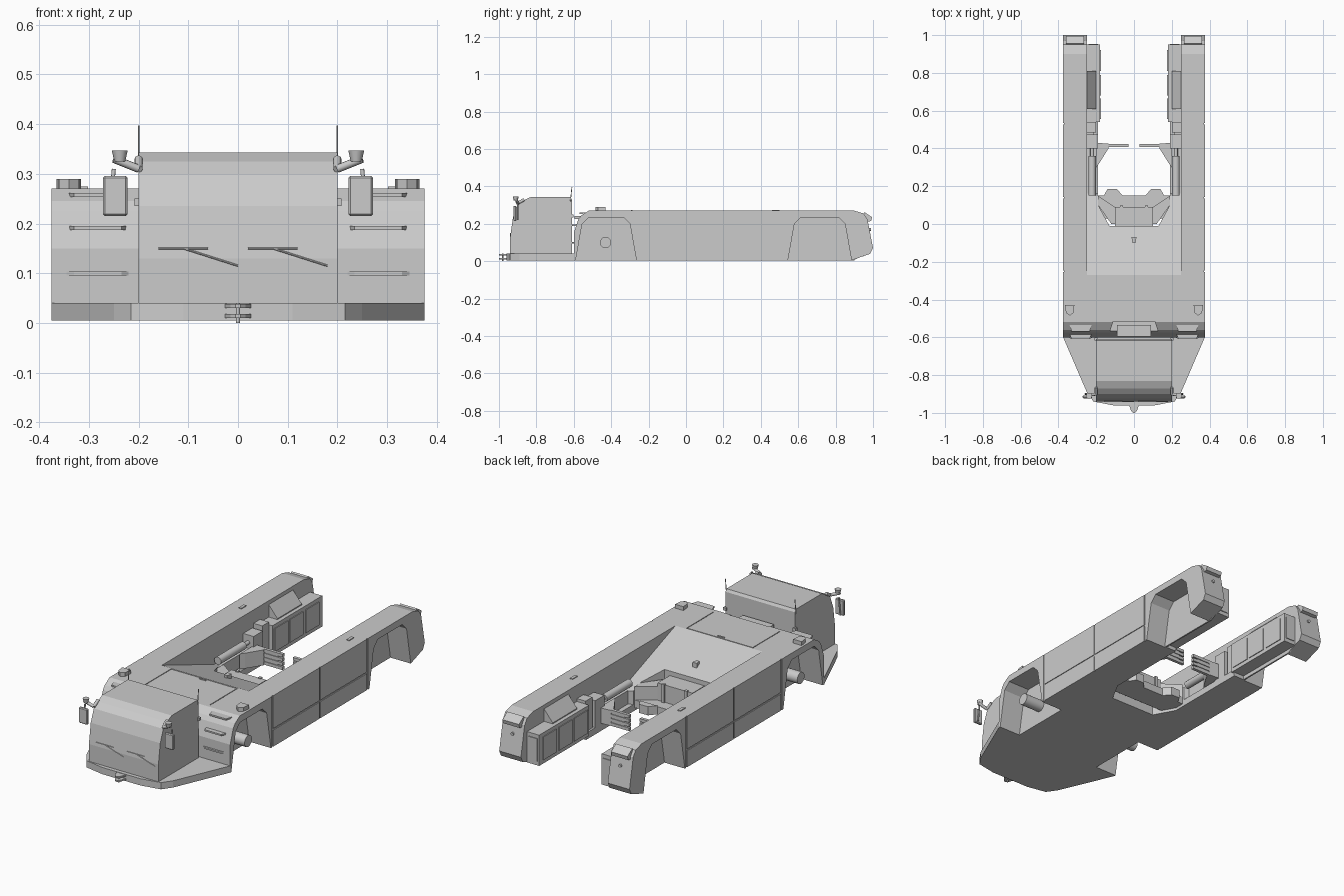
import bpy, bmesh, math
from mathutils import Vector

cube = bpy.data.objects.get("Cube")
if cube:
    bpy.data.objects.remove(cube, do_unlink=True)

# Main dimensions
OUTER, INNER, CAB, NOTCH = .375, .25, .2, .19
FLOOR, PLATFORM, DECK, ROOF = .005, .04, .27, .343
NOSE, TAIL, CAB_FRONT, CAB_BACK, DECK_END = -.6, 1, -.94, -.61, -.27
ARCH_TOP, LEAN, THIN, GAP = .235, .035, .008, .004
AXES = {"x": Vector((1, 0, 0)), "y": Vector((0, 1, 0)), "z": Vector((0, 0, 1))}


def finish(name, bm):
    bmesh.ops.recalc_face_normals(bm, faces=bm.faces)
    mesh = bpy.data.meshes.new(name)
    bm.to_mesh(mesh)
    bm.free()
    ob = bpy.data.objects.new(name, mesh)
    bpy.context.collection.objects.link(ob)
    return ob


def prism(name, outline, axis, start, end, top=None):
    """Extrude a flat outline along an axis; top(y) optionally sets the upper height."""
    across, up = [AXES[key] for key in "xyz" if key != axis]
    bm = bmesh.new()
    rings = []
    for level in (start, end):
        rings.append([bm.verts.new(across * u + up * v + AXES[axis] * level) for u, v in outline])
        bm.faces.new(rings[-1])
    low, high = rings
    if top:
        for vert in high:
            vert.co.z = top(vert.co.y)
    for i in range(len(low)):
        bm.faces.new((low[i - 1], low[i], high[i], high[i - 1]))
    return finish(name, bm)


def box(name, x, y, z):
    corners = [(x[0], y[0]), (x[1], y[0]), (x[1], y[1]), (x[0], y[1])]
    return prism(name, corners, "z", *z)


def around(middle, reach):
    return middle - reach, middle + reach


def rod(name, start, offset, radius, tip=None, sides=12):
    start, offset = Vector(start), Vector(offset)
    bm = bmesh.new()
    bmesh.ops.create_cone(bm, cap_ends=True, segments=sides, radius1=radius,
                          radius2=tip or radius, depth=offset.length)
    pose = offset.to_track_quat("Z", "Y").to_matrix().to_4x4()
    pose.translation = start + offset / 2
    bm.transform(pose)
    ob = finish(name, bm)
    bpy.context.view_layer.objects.active = ob
    ob.select_set(True)
    bpy.ops.object.shade_smooth_by_angle(angle=math.radians(40))
    ob.select_set(False)
    return ob


def pair(maker, *args, **options):
    """Build a part on the left and mirror it to the right."""
    ob = maker(*args, **options)
    ob.modifiers.new("mirror", "MIRROR")
    return ob


def cut(ob, cutters):
    for cutter in cutters:
        cutter.hide_render = True
        cutter.hide_set(True)
        modifier = ob.modifiers.new("cut", "BOOLEAN")
        modifier.operation, modifier.object, modifier.solver = "DIFFERENCE", cutter, "EXACT"


def both_sides(outline):
    return outline + [(-x, y) for x, y in reversed(outline)]


def arch(start, end):
    """Wheel arch outline with leaning sides and clipped corners."""
    shoulder, crown = ARCH_TOP - LEAN, ARCH_TOP
    return [(end, FLOOR), (end - LEAN, shoulder), (end - LEAN * 2, crown),
            (start + LEAN * 2, crown), (start + LEAN, shoulder), (start, FLOOR)]


# Front platform and towing hitch
platform = [(OUTER, NOSE), (INNER, -.89), (.215, CAB_FRONT), (.11, -.96)]
prism("front_platform", both_sides(platform), "z", FLOOR, PLATFORM)
for z in (.01, .03):
    prism("hitch_plate", both_sides([(.03, -.95), (.015, -.99), (.005, -1)]), "z", z, z + THIN)
rod("hitch_pin", (0, -.98, 0), (0, 0, PLATFORM), GAP)

# Cab
windshield = [(CAB_FRONT, PLATFORM), (CAB_FRONT, .13), (-.925, ARCH_TOP), (-.9, .3), (-.87, .325)]
roof = [(-.83, ROOF), (CAB_BACK - THIN, ROOF), (CAB_BACK, .33), (CAB_BACK, PLATFORM)]
prism("cab", windshield + roof, "x", -CAB, CAB)
for x in (-.11, .07):
    pivot = Vector((x, CAB_FRONT, .15))
    rod("wiper_blade", pivot - AXES["x"] * .05, AXES["x"] * .1, GAP / 2, sides=6)
    rod("wiper_arm", pivot, (.11, 0, -LEAN), GAP / 2, sides=6)
pair(rod, "antenna", (CAB, CAB_BACK - THIN, .32), (0, THIN, .077), GAP / 2, sides=6)
pair(box, "antenna_mount", around(CAB, THIN), around(CAB_BACK, THIN), (ARCH_TOP, INNER))

# Mirrors and beacons
bracket = Vector((CAB, -.9, .31))
pair(rod, "mirror_bracket", bracket, (0, LEAN, .02), THIN)
pair(rod, "mirror_arm", bracket, (.05, -THIN, .02), THIN)
pair(rod, "mirror_stem", bracket + Vector((.05, 0, 0)), (THIN, 0, -.09), GAP)
glass = pair(box, "mirror", around(.247, .025), around(-.915, THIN), (.215, .296))
bevel = glass.modifiers.new("bevel", "BEVEL")
bevel.width = GAP
pair(rod, "beacon", (.238, -.91, .325), (0, 0, .022), .011, tip=.016)

# Side beams with wheel arches and panel gaps
fender = [(NOSE, FLOOR), (NOSE, .15), (-.575, .225), (-.56, .245), (-.52, DECK)]
tail = [(.9, DECK), (.95, .255), (.97, .225), (TAIL, .07), (.985, PLATFORM)]
beam_outline = fender + tail + arch(.545, .885) + arch(-.59, -.265)
skin = around(OUTER, GAP)
gaps = [box("panel_gap_cutter", skin, around(y, GAP), (0, ROOF)) for y in (-.25, .14, .53)]
gaps.append(box("panel_gap_cutter", skin, (-.25, .53), around(.095, GAP)))
beams = prism("side_beams", beam_outline, "x", INNER, OUTER)
cut(beams, gaps)
beams.modifiers.new("mirror", "MIRROR")
well_wall = [(.5, FLOOR), (.5, DECK - GAP), (.9, DECK - GAP), (.96, .22), (.985, .07), (.9, FLOOR)]
pair(prism, "rear_wheel_well_wall", well_wall, "x", INNER, INNER + THIN)

# Front deck with step recess and panel gaps
deck = prism("front_deck", fender + [(DECK_END, DECK), (DECK_END, FLOOR)], "x", -INNER, INNER)
groove = around(DECK, GAP)
cut(deck, [
    prism("step_cutter", both_sides([(.14, CAB_BACK), (.11, -.515)]), "z", ARCH_TOP, ROOF),
    pair(box, "deck_gap_cutter", around(NOTCH, GAP / 2), (-.5, DECK_END - THIN), groove),
    box("deck_gap_cutter", (-NOTCH, NOTCH), around(DECK_END - THIN, GAP / 2), groove)])
box("recess_step", around(0, .09), (NOSE + GAP, -.535), around(ARCH_TOP, THIN))
box("deck_handle", around(0, .02), around(-.29, GAP), groove)


# Sloping deck with a notch for the nose wheel
def slope(y):
    return DECK - .37 * (y - DECK_END)


sides = [(INNER, DECK_END), (INNER, .18), (NOTCH, .16), (NOTCH, .1), (.13, -.01)]
prism("sloping_deck", both_sides(sides), "z", FLOOR, DECK, slope)
prism("deck_lamp", both_sides([(.013, -.07), (THIN, -.1)]), "z", slope(0), slope(0) + .05)

# Fender treads, lamps and wheel hubs
for z, back in ((.095, NOSE), (.187, -.57), (.253, -.52)):
    edge = max(back - .05, CAB_BACK)
    tread = [(.22, back), (.345, back), (.33, edge), (ARCH_TOP, edge)]
    pair(prism, "fender_tread", tread, "z", z, z + THIN)
lamp = [(.316, -.43), (.365, -.43), (.36, -.47), (.34, -.485), (.32, -.47)]
pair(prism, "fender_lamp", lamp, "z", DECK - GAP, .29)
pair(rod, "wheel_hub", (INNER, -.43, .1), (.11, 0, 0), .03, sides=20)

# Rear arm boxes with panels, sloped covers and tail lamps
panel_height = (.045, .165)
pair(box, "rear_arm_box", (.18, INNER), (.54, .95), (.025, .185))
for y in (.61, .735, .865):
    pair(box, "arm_panel", around(.18, GAP), around(y, .055), panel_height)
pair(box, "arm_end_panel", (NOTCH, .24), around(.95, GAP), panel_height)
cover = [(INNER, .18), (CAB, .18), (CAB, NOTCH), (INNER, INNER)]
pair(prism, "arm_cover", cover, "y", .61, .81)
tail_lamp = [(.945, .25), (.955, .262), (.995, ARCH_TOP), (.99, .215), (.965, .21)]
pair(prism, "tail_lamp", tail_lamp, "x", .265, .36)
pair(rod, "tail_knob", (.31, .97, .17), (0, .018, 0), THIN)
pair(box, "beam_handle", around(.31, THIN), around(.48, .02), groove)

# Floor rails and lifting gear along the inner walls
pair(box, "inner_rail", (NOTCH, INNER), (.1, .55), (FLOOR, PLATFORM))
pair(box, "gear_shelf", (.215, INNER), (.15, .55), (PLATFORM, .11))
lift = Vector((.222, .15, .14))
pair(rod, "lift_cylinder", lift, AXES["y"] * .21, .02)
pair(rod, "lift_piston", lift, AXES["y"] * .3, .01)
pair(box, "gear_block", (NOTCH, INNER), (.4, .475), (PLATFORM, .18))
pair(box, "gear_mount", (CAB, INNER), (.485, .54), (PLATFORM, CAB))

# Nose wheel cradle
box("cradle_back", around(0, .1), (-.02, .09), (.05, .15))
pair(box, "cradle_rib", around(.065, THIN), around(.09, THIN), (.05, .155))
wing = [(.1, 0), (.12, 0), (NOTCH, .1), (NOTCH, .15), (.1, .09)]
pair(prism, "cradle_wing", wing, "z", .05, .13)
box("cradle_floor", (-NOTCH, NOTCH), (.03, .15), (.02, .06))
pad = [(.06, .15), (.16, .15), (.14, .185), (.09, .185)]
pair(prism, "cradle_pad", pad, "z", .02, .065)

# Closing gates behind the nose wheel
gate_height = (.045, .125)
bracket_outline = [(CAB, .3), (.185, .32), (.135, .4), (.135, .425), (CAB, .43)]
pair(prism, "gate_bracket", bracket_outline, "z", *gate_height)
for i in range(4):
    pair(box, "gate_slat", (.03, .14), around(.416, THIN), around(.053 + i * .022, THIN))
pair(box, "gate_plate", (.06, .14), around(.416, GAP), gate_height)
